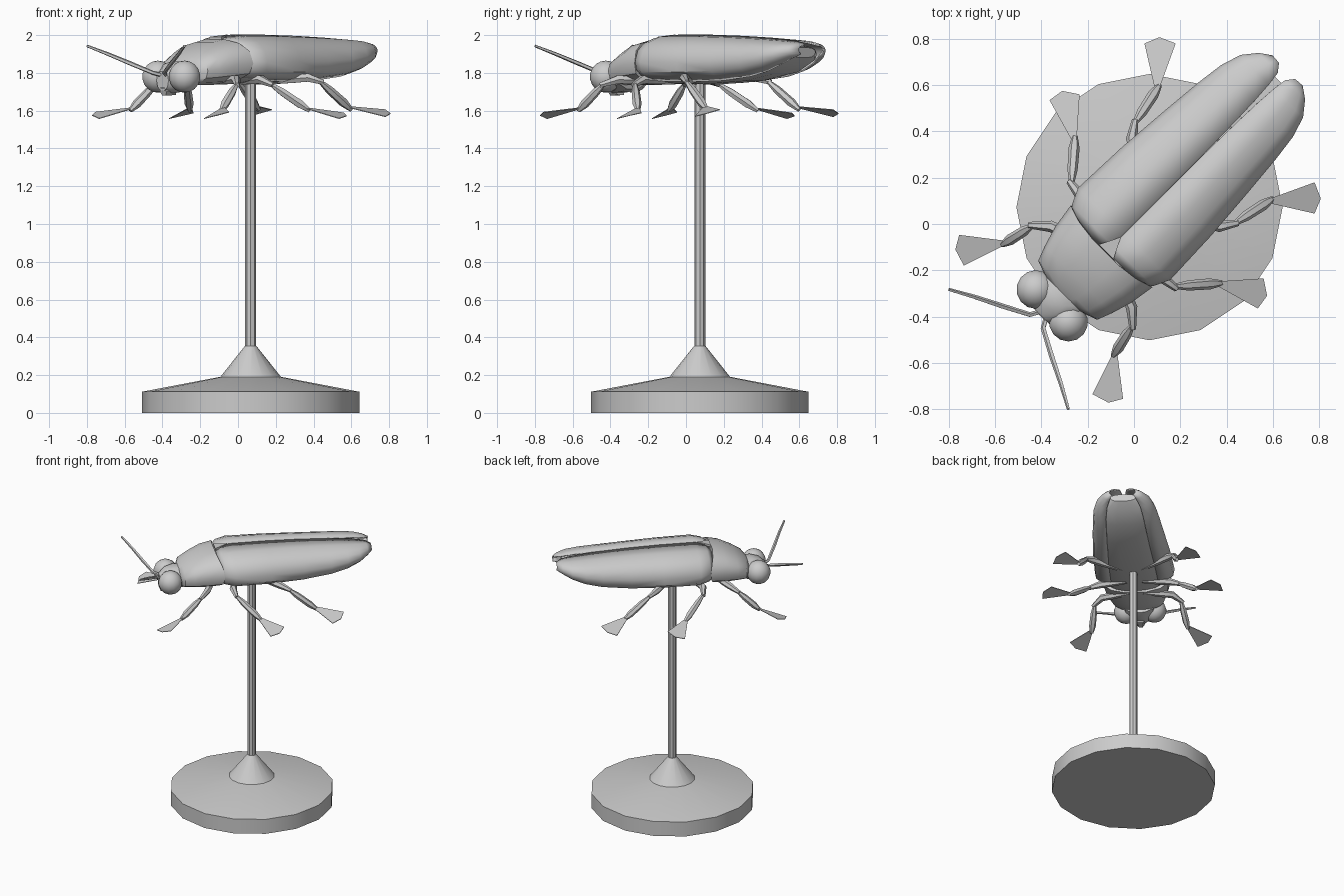
import bpy, bmesh, math
from mathutils import Vector

if "Cube" in bpy.data.objects:
    bpy.data.objects.remove(bpy.data.objects["Cube"])

grey = bpy.data.materials.new("plain grey")
grey.diffuse_color = (0.6, 0.6, 0.6, 1)
grey.use_nodes = True
grey.node_tree.nodes["Principled BSDF"].inputs["Base Color"].default_value = grey.diffuse_color
R2 = math.sqrt(0.5)


def world(v, u, z):
    """Beetle axes (v across, u towards the tail) to world."""
    return Vector(((u + v) * R2, (u - v) * R2, z))


def swap(p):
    """Mirror across the beetle's diagonal centre plane."""
    return Vector((p[1], p[0], p[2]))


def finish(name, bm, angle=40):
    bmesh.ops.recalc_face_normals(bm, faces=bm.faces)
    me = bpy.data.meshes.new(name)
    bm.to_mesh(me)
    bm.free()
    me.materials.append(grey)
    ob = bpy.data.objects.new(name, me)
    bpy.context.collection.objects.link(ob)
    bpy.ops.object.select_all(action='DESELECT')
    ob.select_set(True)
    bpy.context.view_layer.objects.active = ob
    bpy.ops.object.shade_smooth_by_angle(angle=math.radians(angle))
    return ob


def loft(name, rings, closed=True, caps=True, angle=40):
    bm = bmesh.new()
    vs = [[bm.verts.new(p) for p in r] for r in rings]
    n = len(rings[0])
    for a, b in zip(vs, vs[1:]):
        for i in range(n if closed else n - 1):
            j = (i + 1) % n
            bm.faces.new((a[i], a[j], b[j], b[i]))
    if caps:
        bm.faces.new(vs[0])
        bm.faces.new(vs[-1])
    return finish(name, bm, angle)


def tube(name, pts, radii, sides=6):
    pts = [Vector(p) for p in pts]
    rings = []
    for i, (p, r) in enumerate(zip(pts, radii)):
        d = (pts[min(i + 1, len(pts) - 1)] - pts[max(i - 1, 0)]).normalized()
        a = d.cross(Vector((0, 0, 1))).normalized()
        b = d.cross(a)
        rings.append([p + r * (a * math.cos(t) + b * math.sin(t))
                      for t in (2 * math.pi * k / sides for k in range(sides))])
    return loft(name, rings)


def lathe(name, profile, sides, cx, cy):
    return loft(name, [[(cx + r * math.cos(2 * math.pi * k / sides),
                         cy + r * math.sin(2 * math.pi * k / sides), z)
                        for k in range(sides)] for r, z in profile])


def power(c, e):
    return math.copysign(abs(c) ** e, c)


def body_ring(u, w, top, bot, mid, n=14, e=0.8):
    """Rounded cross-section that is widest at height mid."""
    ring = []
    for k in range(n):
        t = 2 * math.pi * k / n
        c, s = power(math.cos(t), e), power(math.sin(t), e)
        ring.append(world(w * c, u, mid + s * ((top - mid) if s > 0 else (mid - bot))))
    return ring


# Stand: wide disc, cone collar and rod
CX, CY = 0.067, 0.073
lathe("stand_base", [(0.575, 0), (0.575, 0.112), (0.155, 0.192)], 16, CX, CY)
lathe("stand_collar", [(0.165, 0.185), (0.03, 0.355)], 16, CX, CY)
lathe("stand_rod", [(0.029, 0.3), (0.029, 1.77)], 8, CX, CY)

# Abdomen under the wing cases
loft("abdomen", [body_ring(*s) for s in (
    (-0.20, 0.17, 1.94, 1.76, 1.83), (-0.08, 0.25, 1.97, 1.745, 1.83),
    (0.20, 0.245, 1.975, 1.738, 1.83), (0.50, 0.225, 1.965, 1.755, 1.84),
    (0.70, 0.20, 1.955, 1.79, 1.87), (0.82, 0.16, 1.945, 1.84, 1.90),
    (0.88, 0.09, 1.935, 1.88, 1.91))])

# Wing cases: u, inner gap, half width, top, bottom, widest height
WING = ((-0.165, 0, 0.20, 1.965, 1.775, 1.85), (-0.13, 0, 0.245, 1.985, 1.76, 1.85),
        (-0.06, 0, 0.278, 1.998, 1.75, 1.84), (0.20, 0, 0.268, 1.998, 1.745, 1.84),
        (0.43, 0, 0.25, 1.992, 1.752, 1.845), (0.63, 0.004, 0.232, 1.983, 1.775, 1.86),
        (0.75, 0.008, 0.216, 1.975, 1.805, 1.88), (0.84, 0.014, 0.188, 1.967, 1.845, 1.90),
        (0.90, 0.022, 0.14, 1.957, 1.88, 1.915), (0.935, 0.05, 0.09, 1.945, 1.90, 1.922))
for side, tag in ((1, "right"), (-1, "left")):
    rings = []
    for u, g, w, top, bot, mid in WING:
        ring = []
        for k in range(8):
            t = math.radians(90 - 150 * k / 7)
            c, s = power(math.cos(t), 0.75), power(math.sin(t), 0.85)
            h = (top - mid) if s > 0 else (mid - bot)
            ring.append(world(side * (g + (w - g) * c), u, mid + s * h))
        rings.append(ring)
    ob = loft("wing_case_" + tag, rings, closed=False, caps=False)
    mod = ob.modifiers.new("thickness", 'SOLIDIFY')
    mod.thickness = 0.008
    mod.offset = 0

# Thorax shield, with its rear corners sweeping back
rings = []
for u, w, top, bot, mid in (
        (-0.43, 0.11, 1.86, 1.74, 1.80), (-0.405, 0.18, 1.885, 1.735, 1.81),
        (-0.34, 0.205, 1.925, 1.735, 1.82), (-0.25, 0.232, 1.965, 1.735, 1.84),
        (-0.175, 0.25, 1.98, 1.745, 1.85)):
    ring = body_ring(u, w, top, bot, mid)
    if u > -0.2:
        ring = [p + Vector((R2, R2, 0)) * 0.04 * (abs(p.x - p.y) * R2 / w) ** 3 for p in ring]
    rings.append(ring)
loft("thorax_shield", rings)

# Small triangular plate where the wing cases meet
loft("scutellum", [[world(0.045, -0.17, z), world(-0.045, -0.17, z), world(0, -0.08, z + 0.012)]
                   for z in (1.975, 1.991)], angle=30)

# Head and jaws
loft("head", [body_ring(*s, n=10, e=0.9) for s in (
    (-0.40, 0.12, 1.86, 1.71, 1.79), (-0.46, 0.115, 1.865, 1.695, 1.785),
    (-0.52, 0.09, 1.85, 1.69, 1.775), (-0.565, 0.045, 1.81, 1.705, 1.76))])
tube("jaw", [world(0, -0.50, 1.72), world(0, -0.56, 1.70)], (0.045, 0.025))

# Legs on one side: hip, knee, ankle, then foot base and three toe corners
LEGS = {
    "front": ((-0.17, -0.10, 1.755), (-0.36, -0.01, 1.765), (-0.455, -0.005, 1.735), (-0.57, -0.09, 1.60),
              ((-0.755, -0.047, 1.592), (-0.772, -0.11, 1.575), (-0.735, -0.18, 1.558))),
    "middle": ((-0.06, 0.02, 1.755), (-0.23, 0.12, 1.765), (-0.28, 0.185, 1.735), (-0.255, 0.38, 1.60),
               ((-0.365, 0.535, 1.558), (-0.31, 0.575, 1.572), (-0.235, 0.56, 1.588))),
    "rear": ((0.05, 0.15, 1.755), (-0.01, 0.37, 1.775), (0.005, 0.45, 1.75), (0.11, 0.60, 1.605),
             ((0.045, 0.78, 1.568), (0.11, 0.807, 1.585), (0.18, 0.78, 1.605))),
}
for side, f in (("left", Vector), ("right", swap)):
    for name, (hip, joint, knee, ankle, toes) in LEGS.items():
        tag = name + "_" + side
        hip, joint, knee, ankle = (f(p) for p in (hip, joint, knee, ankle))
        tube("thigh_" + tag, [hip, hip.lerp(joint, 0.6), joint, knee],
             (0.018, 0.024, 0.025, 0.014))
        start = knee.lerp(joint, 0.2)
        tube("shin_" + tag, [start, start.lerp(ankle, 0.3), start.lerp(ankle, 0.75), ankle],
             (0.011, 0.022, 0.024, 0.012))
        # Flat fan-shaped foot
        toes = [f(t) for t in toes]
        base = ankle.lerp(knee, 0.1)
        across = (toes[2] - toes[0]).normalized() * 0.01
        outline = [base - across] + toes + [base + across]
        loft("foot_" + tag, [[p + Vector((0, 0, dz)) for p in outline]
                             for dz in (-0.002, 0.002)], angle=30)

    # Eye
    bm = bmesh.new()
    bmesh.ops.create_uvsphere(bm, u_segments=14, v_segments=9, radius=0.085)
    bmesh.ops.translate(bm, verts=bm.verts, vec=f((-0.424, -0.283, 1.78)))
    finish("eye_" + side, bm)

    # Antenna
    tube("antenna_" + side, [f(p) for p in (
        (-0.37, -0.37, 1.78), (-0.45, -0.392, 1.80), (-0.57, -0.355, 1.85),
        (-0.69, -0.315, 1.90), (-0.80, -0.283, 1.943))],
        (0.012, 0.011, 0.012, 0.010, 0.007), 5)
